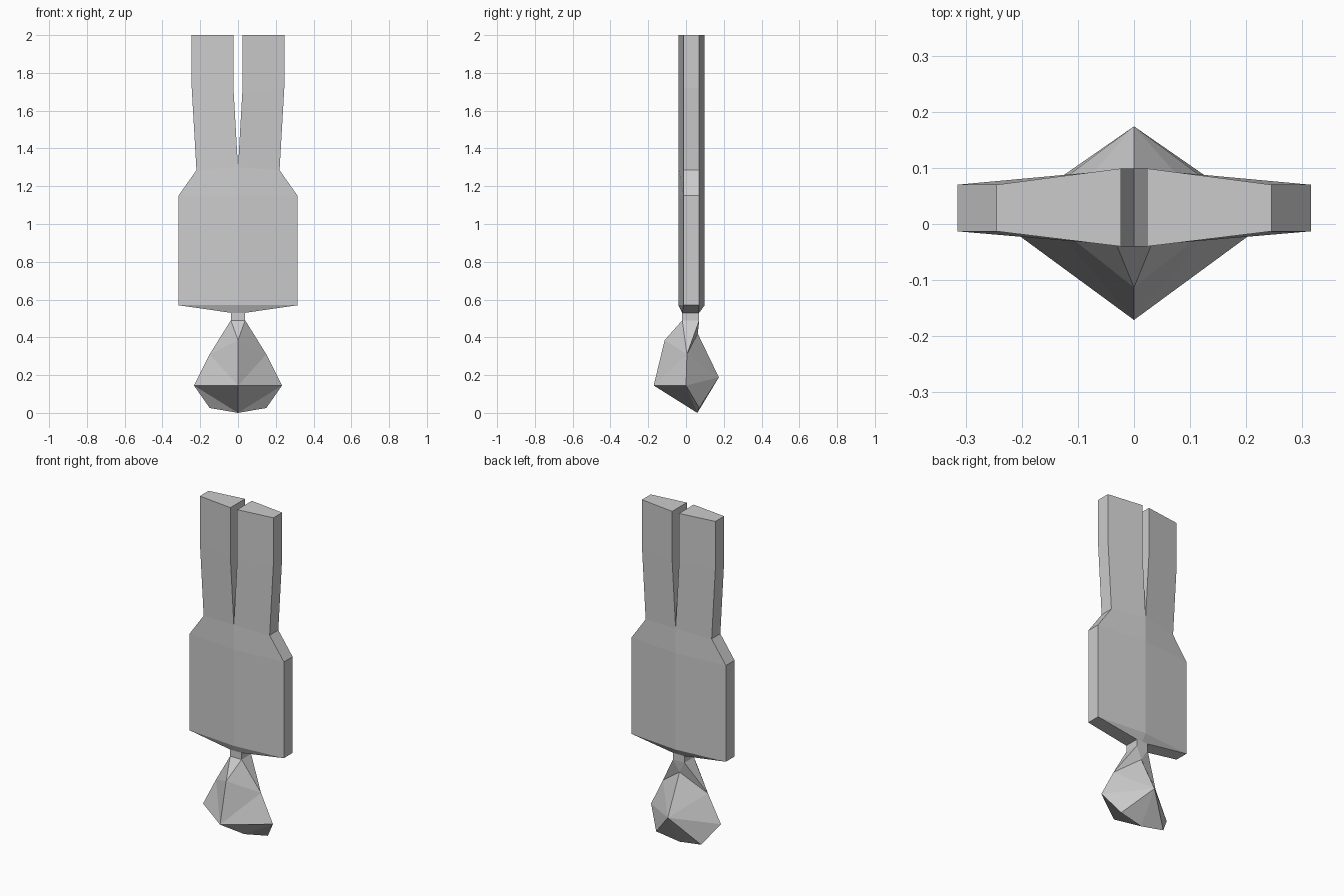
import bpy, bmesh

if "Cube" in bpy.data.objects:
    bpy.data.objects.remove(bpy.data.objects["Cube"])


def mirrored_part(name, verts, faces):
    """Build the +x half from points, then mirror it across x = 0."""
    bm = bmesh.new()
    vs = [bm.verts.new(v) for v in verts]
    for f in faces:
        bm.faces.new([vs[i] for i in f])
    # apply the mirror directly so normals can be made consistent
    geom = bm.verts[:] + bm.edges[:] + bm.faces[:]
    bmesh.ops.mirror(bm, geom=geom, axis='X', merge_dist=0.0005)
    bmesh.ops.remove_doubles(bm, verts=bm.verts[:], dist=0.0005)
    bmesh.ops.recalc_face_normals(bm, faces=bm.faces[:])
    me = bpy.data.meshes.new(name)
    bm.to_mesh(me)
    bm.free()
    ob = bpy.data.objects.new(name, me)
    bpy.context.collection.objects.link(ob)
    return ob


# Body: rows of (inner x, inner z, outer x, outer z) from leg ends to torso end
rows = [(0.023, 2.0, 0.245, 2.0), (0.023, 1.7, 0.245, 1.72), (0, 1.3, 0.22, 1.285),
        (0, 1.15, 0.315, 1.15), (0, 0.57, 0.315, 0.57)]
verts, faces = [], []
for xi, zi, xo, zo in rows:
    # front inner, front outer, back outer, back inner
    verts += [(xi, -0.04, zi), (xo, -0.013, zo), (xo, 0.07, zo), (xi, 0.099, zi)]
for r in range(len(rows) - 1):
    a, b = 4 * r, 4 * r + 4
    for k in range(3):
        faces.append((a + k, a + k + 1, b + k + 1, b + k))
    if r < 2:                                   # inner side of each leg
        faces.append((a + 3, a, b, b + 3))
faces.append((0, 1, 2, 3))                      # leg end

# Tapered torso end and short neck
n = len(verts)
for z in (0.53, 0.49):
    verts += [(0, -0.02, z), (0.038, -0.02, z), (0.038, 0.07, z), (0, 0.07, z)]
for k in range(3):
    faces.append((n - 4 + k, n - 3 + k, n + 1 + k, n + k))
    faces.append((n + k, n + 1 + k, n + 5 + k, n + 4 + k))
mirrored_part("body_and_neck", verts, faces)

# Faceted head
head = [
    (0, -0.02, 0.49), (0.038, -0.02, 0.49), (0.038, 0.07, 0.49), (0, 0.07, 0.49),
    (0, -0.113, 0.385),     # 4 upper front
    (0.15, 0.005, 0.31),    # 5 upper side
    (0, -0.171, 0.145),     # 6 lower front
    (0.233, 0, 0.145),      # 7 lower side
    (0.15, 0.07, 0.026),    # 8 bottom side
    (0, 0.06, 0.0),         # 9 bottom
    (0, 0.174, 0.188),      # 10 back
    (0, 0.062, 0.42),       # 11 nape
]
head_faces = [(0, 1, 4), (1, 5, 4), (4, 5, 6), (5, 7, 6), (6, 7, 9), (7, 8, 9),
              (8, 10, 9), (7, 10, 8), (5, 10, 7), (5, 11, 10), (2, 11, 5),
              (1, 2, 5), (2, 3, 11)]
mirrored_part("head", head, head_faces)
